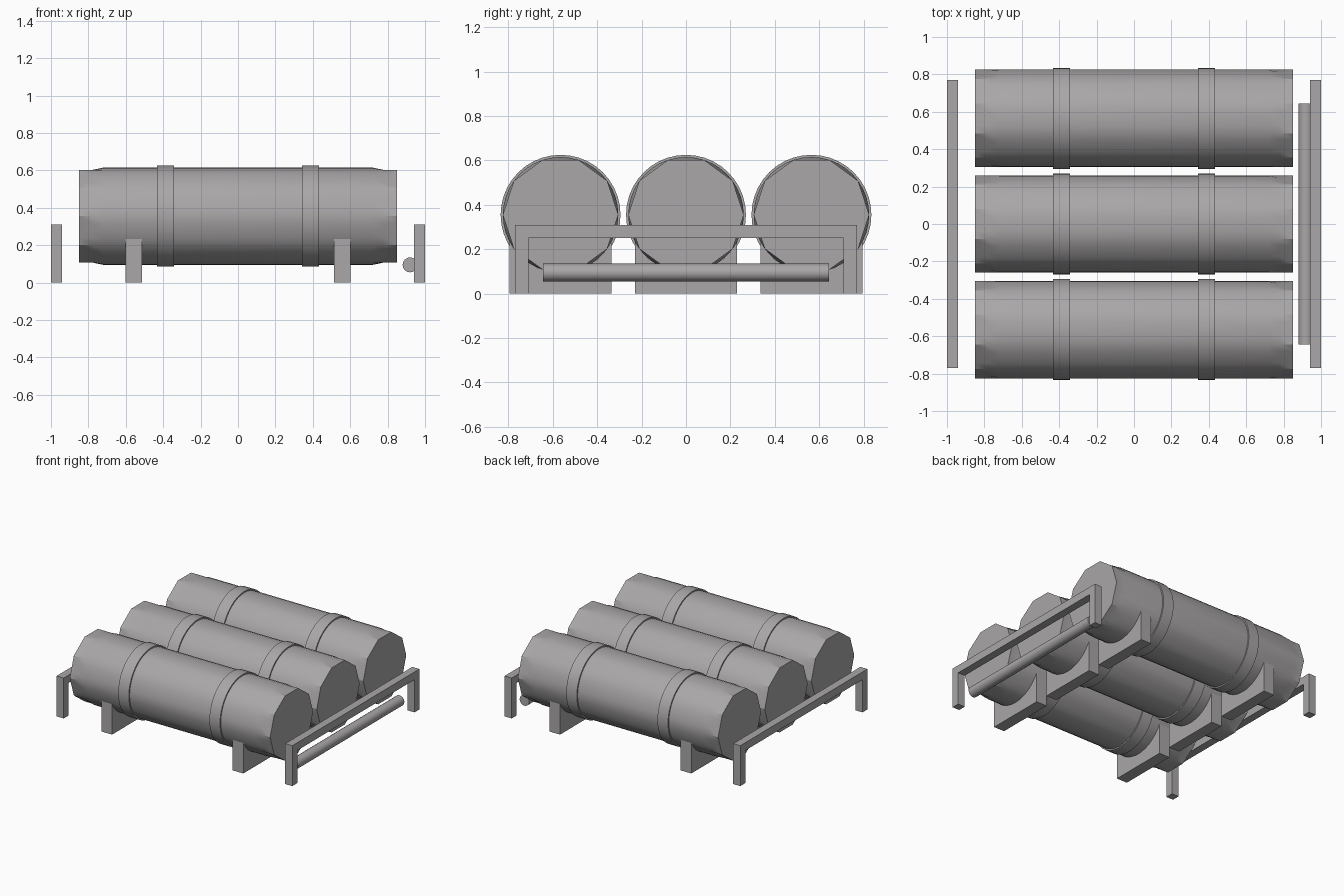
import bpy, bmesh, math
from mathutils import Vector

if "Cube" in bpy.data.objects:
    bpy.data.objects.remove(bpy.data.objects["Cube"])

grey = bpy.data.materials.new("warm grey")
grey.diffuse_color = (0.40, 0.385, 0.39, 1)
grey.use_nodes = True
grey.node_tree.nodes["Principled BSDF"].inputs["Base Color"].default_value = grey.diffuse_color

R, ZC = 0.26, 0.355          # tank radius and axis height
ROWS = (-0.565, 0.0, 0.565)  # tank positions across


def finish(name, bm, smooth=None):
    bmesh.ops.recalc_face_normals(bm, faces=bm.faces)
    me = bpy.data.meshes.new(name)
    bm.to_mesh(me)
    bm.free()
    me.materials.append(grey)
    ob = bpy.data.objects.new(name, me)
    bpy.context.collection.objects.link(ob)
    if smooth:
        bpy.context.view_layer.objects.active = ob
        ob.select_set(True)
        bpy.ops.object.shade_smooth_by_angle(angle=math.radians(smooth))
        ob.select_set(False)
    return ob


def loft(name, rings, smooth):
    """Skin a list of rings and cap both ends."""
    bm = bmesh.new()
    loops = [[bm.verts.new(p) for p in ring] for ring in rings]
    n = len(loops[0])
    for a, b in zip(loops, loops[1:]):
        for i in range(n):
            bm.faces.new((a[i], a[(i + 1) % n], b[(i + 1) % n], b[i]))
    bm.faces.new(loops[0])
    bm.faces.new(loops[-1])
    return finish(name, bm, smooth)


def prism(name, profile, x0, x1):
    """Extrude a (y, z) outline along x."""
    return loft(name, [[Vector((x, y, z)) for y, z in profile] for x in (x0, x1)], None)


def ring(x, y, r, decagon=False, n=40):
    pts = []
    for i in range(n):
        a = 2 * math.pi * i / n
        k = r
        if decagon:  # flat-sided end with a corner at each side
            step = math.pi / 5
            k = r * math.cos(step / 2) / math.cos(a % step - step / 2)
        pts.append(Vector((x, y + k * math.cos(a), ZC + k * math.sin(a))))
    return pts


for y in ROWS:
    # round tank with ten-sided ends
    loft("tank", [ring(-0.85, y, R, True), ring(-0.78, y, R, True), ring(-0.72, y, R),
                  ring(0.72, y, R), ring(0.78, y, R, True), ring(0.85, y, R, True)], 30)
    for s in (-1, 1):
        # strap around the tank
        loft("strap", [ring(s * 0.387 - 0.045, y, R + 0.01),
                       ring(s * 0.387 + 0.045, y, R + 0.01)], 30)
        # cradle block with a curved seat
        w, top = 0.23, 0.235
        a0 = math.asin(w / R)
        seat = [(y + R * math.sin(a), ZC - R * math.cos(a))
                for a in (a0 - 2 * a0 * i / 16 for i in range(17))]
        prism("cradle", [(y - w, 0), (y + w, 0)] + seat, s * 0.557 - 0.045, s * 0.557 + 0.045)

# end frames: two legs and a top rail
for s in (-1, 1):
    half = [(0.71, 0.25), (0.71, 0), (0.77, 0), (0.77, 0.31)]
    outline = half + [(-y, z) for y, z in reversed(half)]
    prism("end_frame", outline, s * 0.97 - 0.03, s * 0.97 + 0.03)

# rod beside the right frame
rod = [[Vector((0.92 + 0.04 * math.cos(i * math.pi / 8), y, 0.095 + 0.04 * math.sin(i * math.pi / 8)))
        for i in range(16)] for y in (-0.645, 0.645)]
loft("rod", rod, 30)
